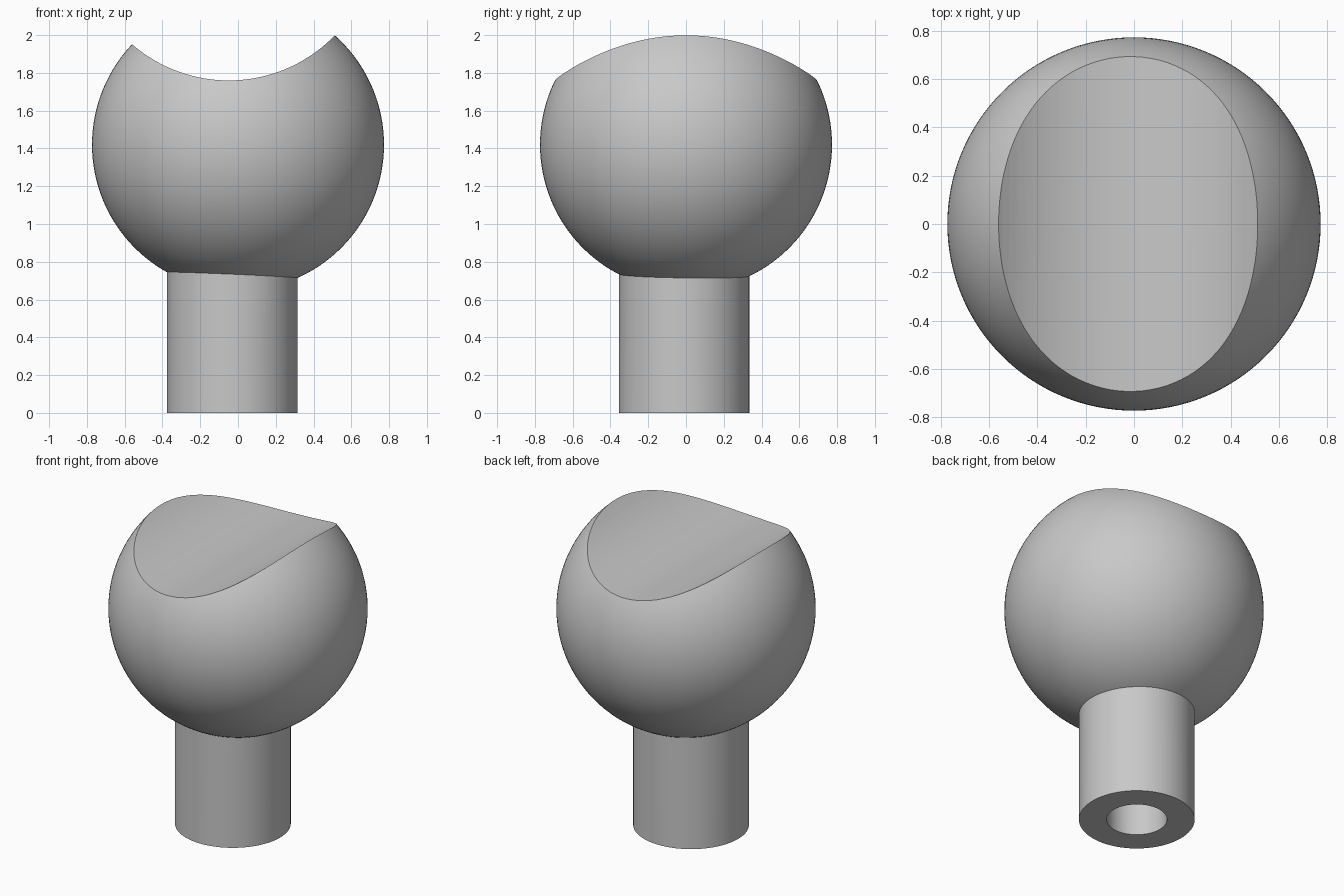
import bpy
import math

cube = bpy.data.objects.get("Cube")
if cube:
    bpy.data.objects.remove(cube, do_unlink=True)

grey = bpy.data.materials.new("plain grey")
grey.use_nodes = True
colour = (0.58, 0.58, 0.58, 1)
grey.diffuse_color = colour
grey.node_tree.nodes["Principled BSDF"].inputs["Base Color"].default_value = colour


def cylinder(name, radius, depth, location, rotation=(0, 0, 0)):
    bpy.ops.mesh.primitive_cylinder_add(vertices=128, radius=radius, depth=depth,
                                        location=location, rotation=rotation)
    obj = bpy.context.object
    obj.name = name
    obj.data.materials.append(grey)
    return obj


def apply_boolean(target, tool, operation):
    mod = target.modifiers.new(operation.lower(), "BOOLEAN")
    mod.operation = operation
    mod.solver = "EXACT"
    mod.object = tool
    bpy.context.view_layer.objects.active = target
    bpy.ops.object.modifier_apply(modifier=mod.name)
    bpy.data.objects.remove(tool, do_unlink=True)


# Ball head
bpy.ops.mesh.primitive_uv_sphere_add(segments=128, ring_count=64, radius=0.773,
                                     location=(0, 0, 1.42))
ball = bpy.context.object
ball.name = "ball_on_stem"
ball.data.materials.append(grey)

# Round stem, slightly off the ball's axis
stem_x, stem_y = -0.03, -0.01
stem = cylinder("stem", 0.345, 1.2, (stem_x, stem_y, 0.6))
apply_boolean(ball, stem, "UNION")

# Saddle groove across the top
groove = cylinder("groove_cutter", 0.78, 3, (-0.049, 0, 2.54), (math.pi / 2, 0, 0))
groove.hide_render = True
apply_boolean(ball, groove, "DIFFERENCE")

# Blind bore up from the foot of the stem
bore = cylinder("bore_cutter", 0.18, 1.5, (stem_x, stem_y, 0))
bore.hide_render = True
apply_boolean(ball, bore, "DIFFERENCE")

# Smooth curved faces, crisp cut edges
bpy.ops.object.select_all(action="DESELECT")
ball.select_set(True)
bpy.context.view_layer.objects.active = ball
bpy.ops.object.shade_smooth_by_angle(angle=math.radians(20))
